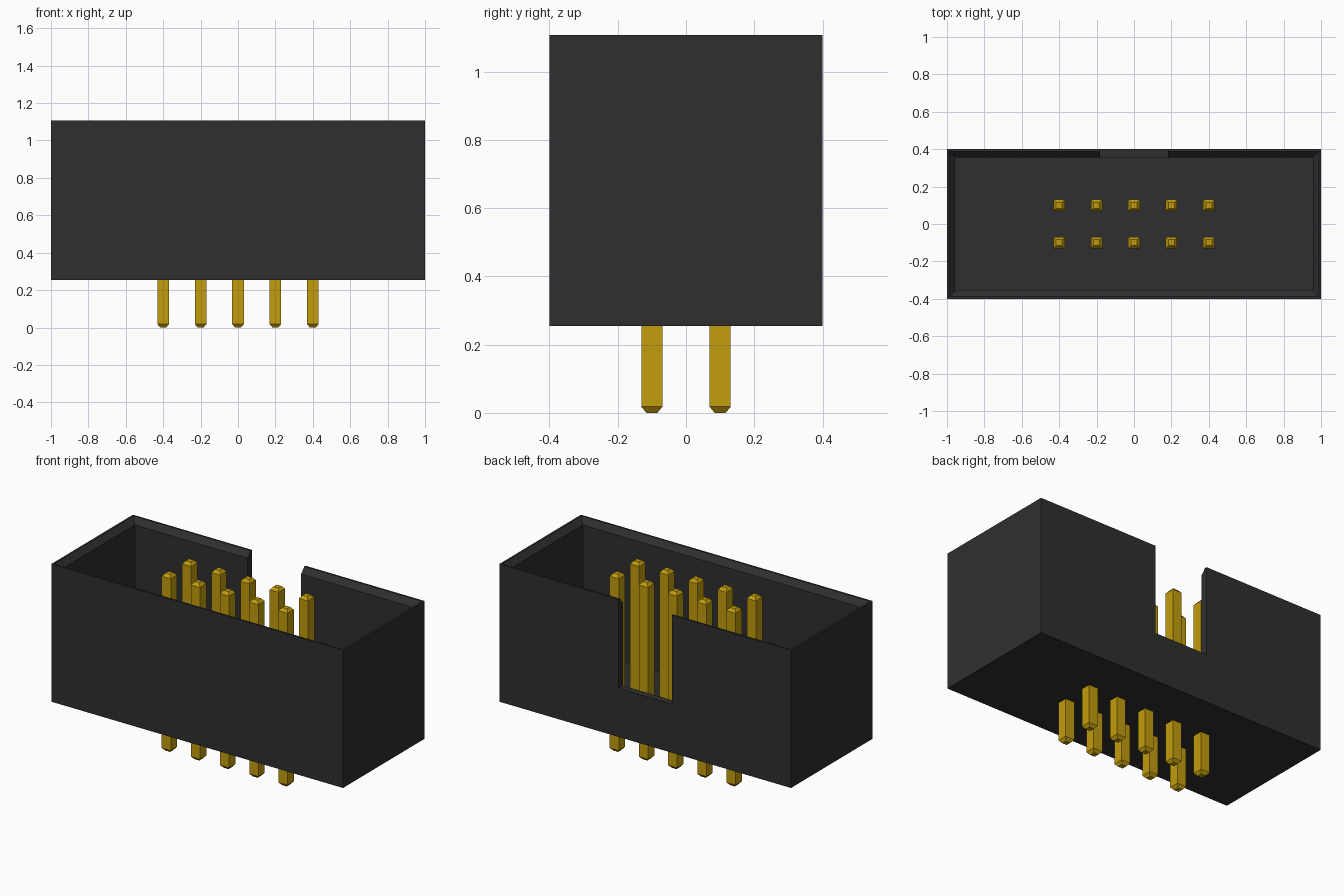
import bpy, bmesh

if "Cube" in bpy.data.objects:
    bpy.data.objects.remove(bpy.data.objects["Cube"], do_unlink=True)


def material(name, rgb):
    m = bpy.data.materials.new(name)
    m.use_nodes = True
    m.diffuse_color = (*rgb, 1)
    bsdf = next(n for n in m.node_tree.nodes if n.type == 'BSDF_PRINCIPLED')
    bsdf.inputs["Base Color"].default_value = (*rgb, 1)
    return m


black = material("black plastic", (0.028, 0.028, 0.028))
gold = material("gold metal", (0.55, 0.335, 0.004))


def stacked(name, rings, mat, loc=(0, 0, 0)):
    """Closed solid from rectangular rings given as (half x, half y, z)."""
    bm = bmesh.new()
    loops = [[bm.verts.new((sx * hx, sy * hy, z))
              for sx, sy in ((-1, -1), (1, -1), (1, 1), (-1, 1))]
             for hx, hy, z in rings]
    for a, b in zip(loops, loops[1:]):
        for i in range(4):
            j = (i + 1) % 4
            bm.faces.new((a[i], a[j], b[j], b[i]))
    bm.faces.new(loops[0][::-1])
    bm.faces.new(loops[-1])
    bmesh.ops.recalc_face_normals(bm, faces=bm.faces)
    me = bpy.data.meshes.new(name)
    bm.to_mesh(me)
    bm.free()
    me.materials.append(mat)
    ob = bpy.data.objects.new(name, me)
    ob.location = loc
    bpy.context.collection.objects.link(ob)
    return ob


# Open shroud: outer walls, thin rim, inner lead-in chamfer, cavity floor
BOTTOM, TOP, FLOOR = 0.255, 1.108, 0.30
RIM, WALL, CHAMFER = 0.012, 0.044, 0.035
shroud = stacked("shroud", [
    (1, 0.4, BOTTOM),
    (1, 0.4, TOP),
    (1 - RIM, 0.4 - RIM, TOP),
    (1 - WALL, 0.4 - WALL, TOP - CHAMFER),
    (1 - WALL, 0.4 - WALL, FLOOR)], black)

# Keying notch in the back wall
cutter = stacked("notch_cutter", [(0.183, 0.1, 0.556), (0.183, 0.1, 1.3)],
                 black, (0, 0.4, 0))
cutter.hide_render = True
cut = shroud.modifiers.new("notch", 'BOOLEAN')
cut.operation = 'DIFFERENCE'
cut.solver = 'EXACT'
cut.object = cutter
bpy.context.view_layer.objects.active = shroud
bpy.ops.object.modifier_apply(modifier=cut.name)
bpy.data.objects.remove(cutter, do_unlink=True)

# Two rows of five square pins with tapered ends
W, TIP, TAPER, PIN_TOP = 0.031, 0.016, 0.018, 1.10
for row, y in (("front", -0.1), ("back", 0.1)):
    for i in range(5):
        stacked(f"{row}_pin_{i + 1}", [
            (TIP, TIP, 0), (W, W, TAPER),
            (W, W, PIN_TOP - TAPER), (TIP, TIP, PIN_TOP)],
            gold, (-0.4 + 0.2 * i, y, 0))
